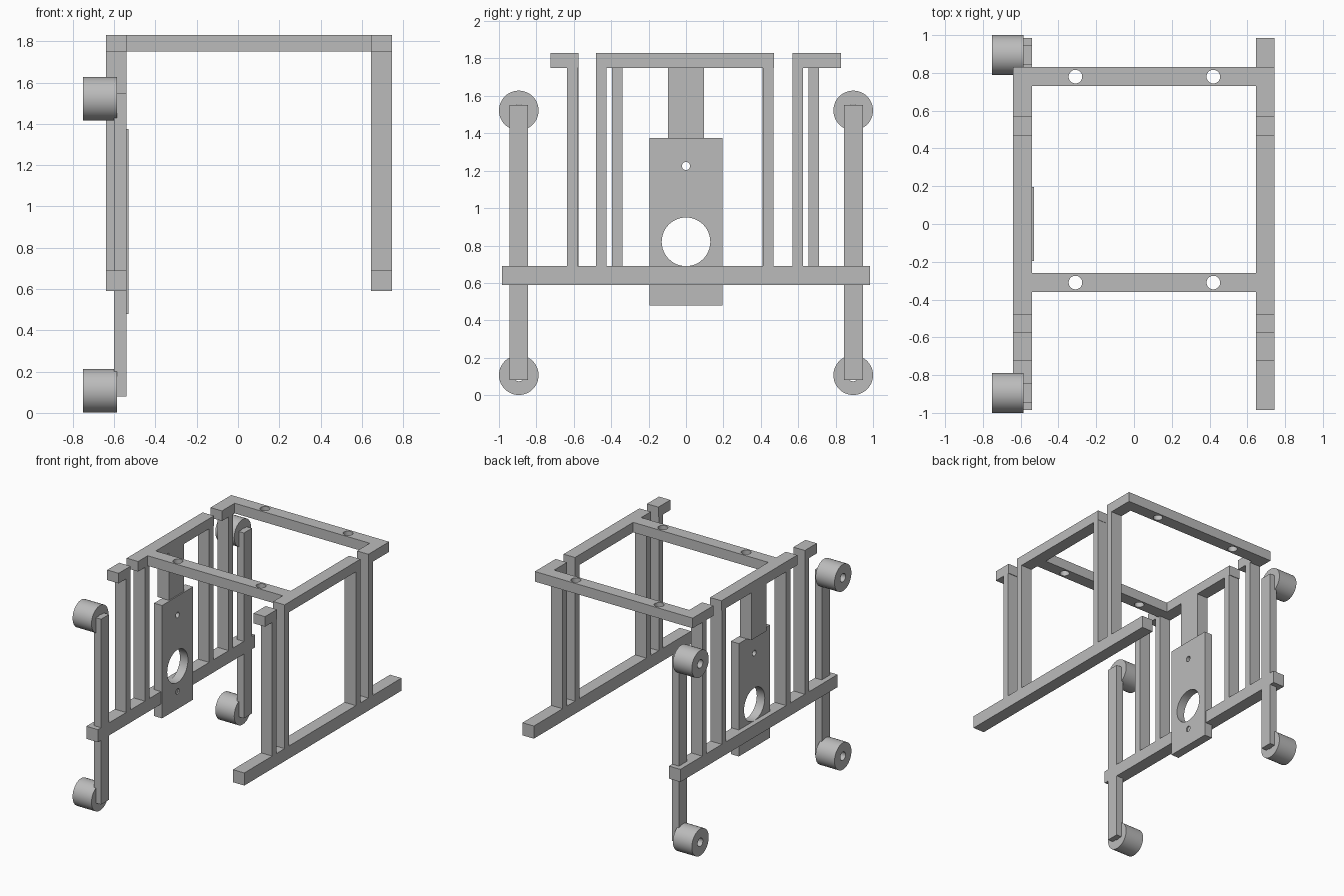
import bpy
import bmesh
import math
from mathutils import Matrix, Vector

cube = bpy.data.objects.get("Cube")
if cube:
    bpy.data.objects.remove(cube, do_unlink=True)

grey = bpy.data.materials.new("plain grey")
grey.use_nodes = True
grey.diffuse_color = (0.5, 0.5, 0.5, 1)
grey.node_tree.nodes["Principled BSDF"].inputs["Base Color"].default_value = grey.diffuse_color


def add_object(name, bm):
    mesh = bpy.data.meshes.new(name)
    bm.to_mesh(mesh)
    bm.free()
    mesh.materials.append(grey)
    obj = bpy.data.objects.new(name, mesh)
    bpy.context.collection.objects.link(obj)
    return obj


def box(name, xs, ys, zs):
    """Box spanning the given x, y and z ranges."""
    bm = bmesh.new()
    bmesh.ops.create_cube(bm, size=1)
    for v in bm.verts:
        v.co = Vector([r[0] if c < 0 else r[1] for c, r in zip(v.co, (xs, ys, zs))])
    return add_object(name, bm)


def cylinder(name, centre, radius, length, axis):
    bm = bmesh.new()
    turn = Matrix.Rotation(math.pi / 2, 4, "Y") if axis == "X" else Matrix()
    bmesh.ops.create_cone(bm, cap_ends=True, segments=48, radius1=radius, radius2=radius,
                          depth=length, matrix=Matrix.Translation(centre) @ turn)
    return add_object(name, bm)


def drill(obj, holes, axis):
    """Cut round holes, given as (centre, radius), through an object."""
    for centre, radius in holes:
        cutter = cylinder("drill_cutter", centre, radius, 0.4, axis)
        mod = obj.modifiers.new("hole", "BOOLEAN")
        mod.operation = "DIFFERENCE"
        mod.solver = "EXACT"
        mod.object = cutter
        result = bpy.data.meshes.new_from_object(
            obj.evaluated_get(bpy.context.evaluated_depsgraph_get()))
        obj.modifiers.clear()
        obj.data = result
        bpy.data.objects.remove(cutter, do_unlink=True)


def smooth(obj):
    bpy.ops.object.select_all(action="DESELECT")
    obj.select_set(True)
    bpy.context.view_layer.objects.active = obj
    bpy.ops.object.shade_smooth_by_angle(angle=math.radians(35))


RIGHT, LEFT = (-0.64, -0.54), (0.645, 0.745)
LOW, POST, TOP = (0.59, 0.69), (0.69, 1.75), (1.75, 1.83)

# Side frames: base beam, top rail pieces and posts
frames = {
    "right": (RIGHT, (-0.63, -0.395, 0.41, 0.655)),
    "left": (LEFT, (-0.635, -0.48, 0.413, 0.57)),
}
for side, (xs, posts) in frames.items():
    box(side + "_base_beam", xs, (-0.985, 0.985), LOW)
    box(side + "_front_cap", xs, (-0.725, -0.575), TOP)
    box(side + "_top_rail", xs, (-0.48, 0.47), TOP)
    box(side + "_rear_cap", xs, (0.57, 0.73), TOP)
    for i, y in enumerate(posts):
        box(f"{side}_post_{i + 1}", xs, (y, y + 0.055), POST)

# Cross rails with bolt holes
for name, xs, ys in (("front_cross_rail", (RIGHT[1], LEFT[0]), (-0.36, -0.26)),
                     ("rear_cross_rail", (RIGHT[0], LEFT[1]), (0.73, 0.83))):
    rail = box(name, xs, ys, TOP)
    drill(rail, [((x, sum(ys) / 2, 1.79), 0.036) for x in (-0.31, 0.42)], "Z")
    smooth(rail)

# Mounting plate and the hanger above it
plate = box("mounting_plate", (-0.6, -0.53), (-0.195, 0.195), (0.48, 1.375))
drill(plate, [((-0.565, 0, 1.225), 0.022), ((-0.565, 0, 0.82), 0.13),
              ((-0.565, 0, 0.62), 0.022)], "X")
smooth(plate)
box("plate_hanger", RIGHT, (-0.095, 0.095), (1.375, 1.75))

# Upright arms, each with an upper and a lower roller
for end, s in (("front", -1), ("rear", 1)):
    box(end + "_arm", (-0.6, -0.54), sorted((s * 0.845, s * 0.945)), (0.08, 1.55))
    for level, z in (("lower", 0.107), ("upper", 1.522)):
        centre = (-0.668, s * 0.894, z)
        roller = cylinder(f"{end}_{level}_roller", centre, 0.106, 0.166, "X")
        drill(roller, [(centre, 0.033)], "X")
        smooth(roller)
